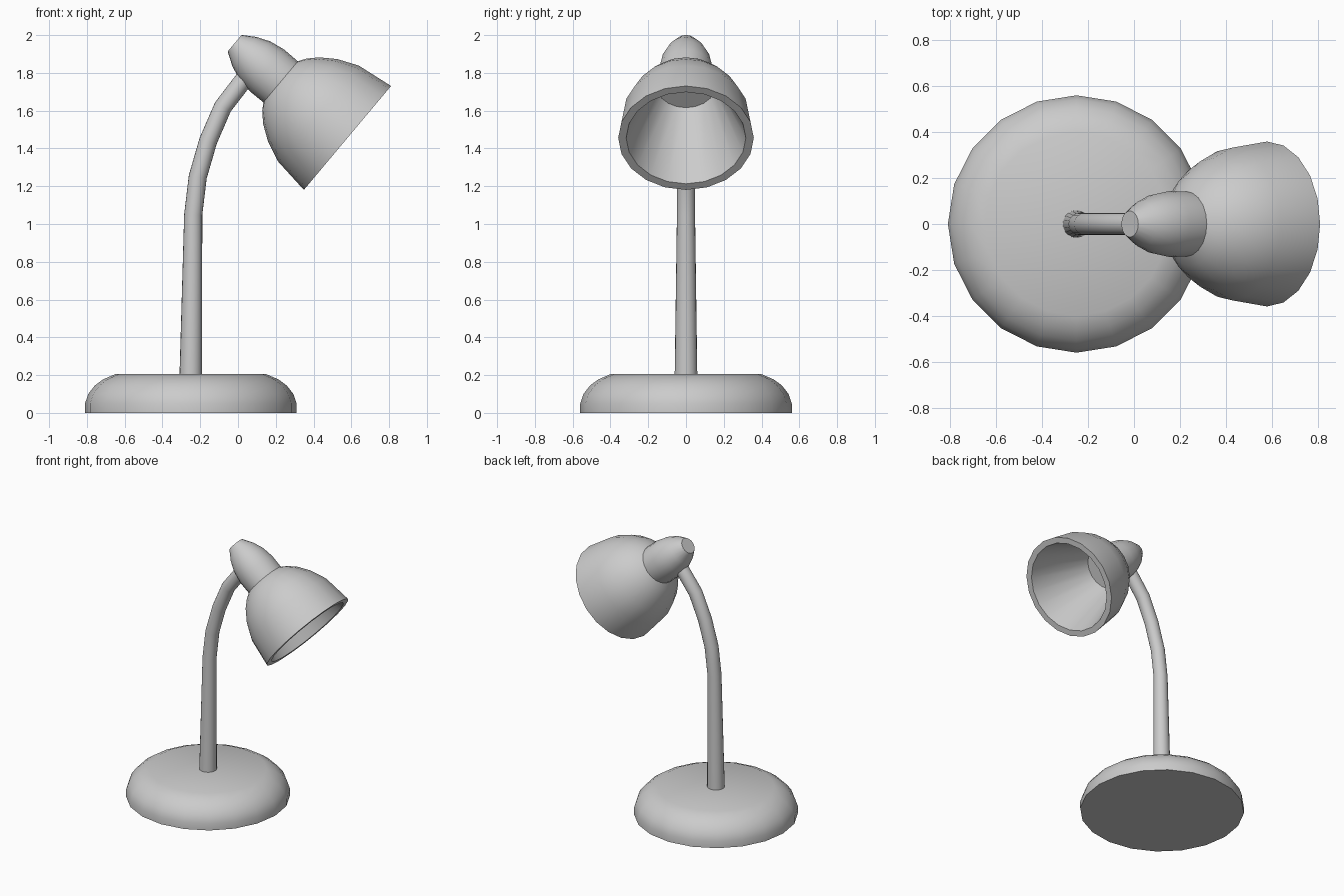
import bpy, bmesh
from math import cos, sin, pi, radians

if "Cube" in bpy.data.objects:
    bpy.data.objects.remove(bpy.data.objects["Cube"])

SIDES = 20


def finish(obj):
    """Smooth shading with sharp rims kept."""
    bpy.ops.object.select_all(action='DESELECT')
    obj.select_set(True)
    bpy.context.view_layer.objects.active = obj
    bpy.ops.object.shade_smooth_by_angle(angle=radians(35))


def lathe(name, profile, location, tilt=0.0):
    """Spin (radius, height) points about local z and cap both ends."""
    bm = bmesh.new()
    rings = [[bm.verts.new((r * cos(2 * pi * i / SIDES), r * sin(2 * pi * i / SIDES), h))
              for i in range(SIDES)] for r, h in profile]
    for a, b in zip(rings, rings[1:]):
        for i in range(SIDES):
            j = (i + 1) % SIDES
            bm.faces.new((a[i], a[j], b[j], b[i]))
    bm.faces.new(rings[0])
    bm.faces.new(rings[-1])
    bmesh.ops.recalc_face_normals(bm, faces=bm.faces)
    mesh = bpy.data.meshes.new(name)
    bm.to_mesh(mesh)
    bm.free()
    obj = bpy.data.objects.new(name, mesh)
    obj.location = location
    obj.rotation_euler = (0, tilt, 0)
    bpy.context.collection.objects.link(obj)
    finish(obj)
    return obj


# Round weighted base
lathe("base", [(0.56, 0), (0.56, 0.05), (0.543, 0.10), (0.508, 0.145),
               (0.465, 0.177), (0.40, 0.205)], (-0.25, 0, 0))

# Tapered, bent stem: x, z, radius
path = [(-0.25, 0.19, 0.06), (-0.237, 1.05, 0.048), (-0.213, 1.25, 0.048),
        (-0.158, 1.44, 0.048), (-0.08, 1.62, 0.048), (0.02, 1.75, 0.048),
        (0.06, 1.80, 0.048)]
curve = bpy.data.curves.new("stem", 'CURVE')
curve.dimensions = '3D'
curve.bevel_depth = 1.0
curve.bevel_resolution = 8
curve.use_fill_caps = True
spline = curve.splines.new('POLY')
spline.points.add(len(path) - 1)
for p, (x, z, r) in zip(spline.points, path):
    p.co = (x, 0, z, 1)
    p.radius = r
stem = bpy.data.objects.new("stem", curve)
bpy.context.collection.objects.link(stem)
bpy.ops.object.select_all(action='DESELECT')
stem.select_set(True)
bpy.context.view_layer.objects.active = stem
bpy.ops.object.convert(target='MESH')
finish(bpy.context.view_layer.objects.active)

# Lamp head: socket, flared shade, rim and hollow inside, tilted down to the right
socket = [(0.057, 0), (0.101, 0.069), (0.129, 0.139), (0.143, 0.222), (0.142, 0.318)]
shade = [(0.18, 0.342), (0.23, 0.39), (0.285, 0.47), (0.332, 0.58), (0.359, 0.78)]
inside = [(0.317, 0.78), (0.16, 0.34)]
lathe("lamp_head", socket + shade + inside, (-0.018, 0, 1.957), radians(130))
